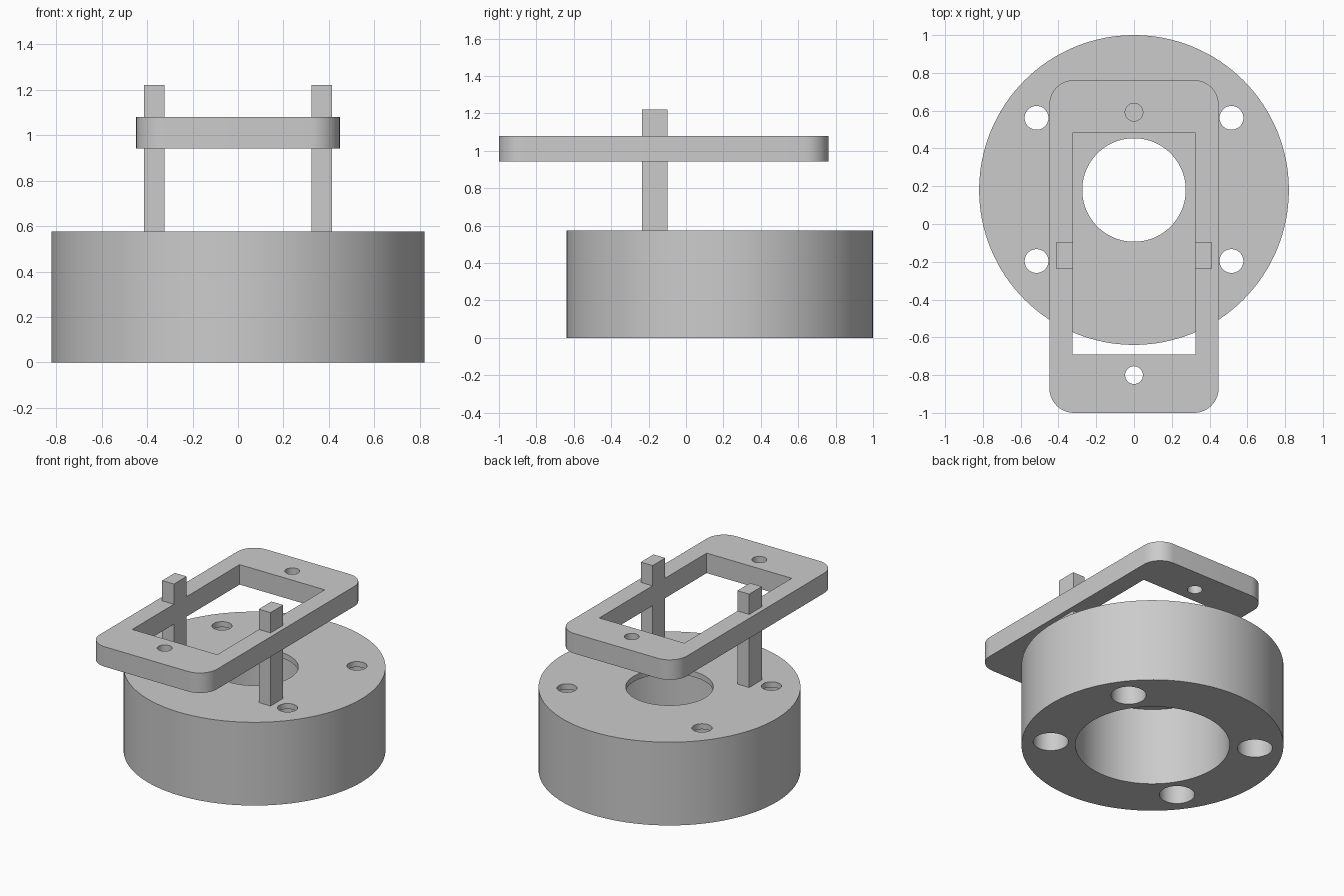
import bpy
import bmesh
from math import radians

cube = bpy.data.objects.get("Cube")
if cube:
    bpy.data.objects.remove(cube, do_unlink=True)

grey = bpy.data.materials.new("plain grey")
grey.use_nodes = True
colour = (0.6, 0.6, 0.6, 1)
grey.diffuse_color = colour
grey.node_tree.nodes["Principled BSDF"].inputs["Base Color"].default_value = colour


def finish(name, bm):
    mesh = bpy.data.meshes.new(name)
    bm.to_mesh(mesh)
    bm.free()
    mesh.materials.append(grey)
    ob = bpy.data.objects.new(name, mesh)
    bpy.context.collection.objects.link(ob)
    return ob


def box(name, x, y, z, corner=0):
    """Box spanning the three (low, high) ranges, with optional rounded upright edges."""
    bm = bmesh.new()
    bmesh.ops.create_cube(bm, size=1)
    for v in bm.verts:
        v.co = [r[0] if c < 0 else r[1] for c, r in zip(v.co, (x, y, z))]
    if corner:
        upright = [e for e in bm.edges
                   if abs(e.verts[0].co.z - e.verts[1].co.z) > 0.01]
        bmesh.ops.bevel(bm, geom=upright, offset=corner, segments=10,
                        profile=0.5, affect='EDGES')
    return finish(name, bm)


def cylinder(name, x, y, radius, z, sides=48):
    bm = bmesh.new()
    bmesh.ops.create_cone(bm, cap_ends=True, segments=sides, radius1=radius,
                          radius2=radius, depth=z[1] - z[0])
    bmesh.ops.translate(bm, verts=bm.verts, vec=(x, y, (z[0] + z[1]) / 2))
    return finish(name, bm)


def select(ob):
    bpy.ops.object.select_all(action='DESELECT')
    ob.select_set(True)
    bpy.context.view_layer.objects.active = ob


def cut(ob, cutters):
    for cutter in cutters:
        cutter.hide_render = True
        mod = ob.modifiers.new("cut", 'BOOLEAN')
        mod.operation = 'DIFFERENCE'
        mod.solver = 'EXACT'
        mod.object = cutter
        select(ob)
        bpy.ops.object.modifier_apply(modifier=mod.name)
        bpy.data.objects.remove(cutter, do_unlink=True)
    select(ob)
    bpy.ops.object.shade_smooth_by_angle(angle=radians(30))


BASE_Y = 0.18
BASE_TOP = 0.575
LEDGE = 0.537          # underside of the thin top wall
BELOW = -0.1

# Round base: wide bore and four counterbored holes, narrowing at the top wall
base = cylinder("round_base", 0, BASE_Y, 0.82, (0, BASE_TOP), 128)
cutters = [cylinder("bore", 0, BASE_Y, 0.483, (BELOW, LEDGE), 96),
           cylinder("opening", 0, BASE_Y, 0.274, (LEDGE - 0.1, 1), 96)]
for x in (-0.516, 0.516):
    for y in (-0.196, 0.562):
        cutters.append(cylinder("counterbore", x, y, 0.11, (BELOW, LEDGE)))
        cutters.append(cylinder("screw_hole", x, y, 0.063, (LEDGE - 0.1, 1)))
cut(base, cutters)

# Rounded rectangular frame with a window and two end holes
frame = box("frame", (-0.448, 0.448), (-1, 0.762), (0.942, 1.08), corner=0.13)
cut(frame, [box("window", (-0.325, 0.325), (-0.69, 0.482), (0.8, 1.2)),
            cylinder("front_hole", 0, -0.8, 0.047, (0.8, 1.2)),
            cylinder("back_hole", 0, 0.592, 0.047, (0.8, 1.2))])

# Two square posts carrying the frame
for side, name in ((-1, "right_post"), (1, "left_post")):
    xs = sorted((side * 0.324, side * 0.414))
    box(name, xs, (-0.236, -0.098), (BASE_TOP - 0.01, 1.22))
